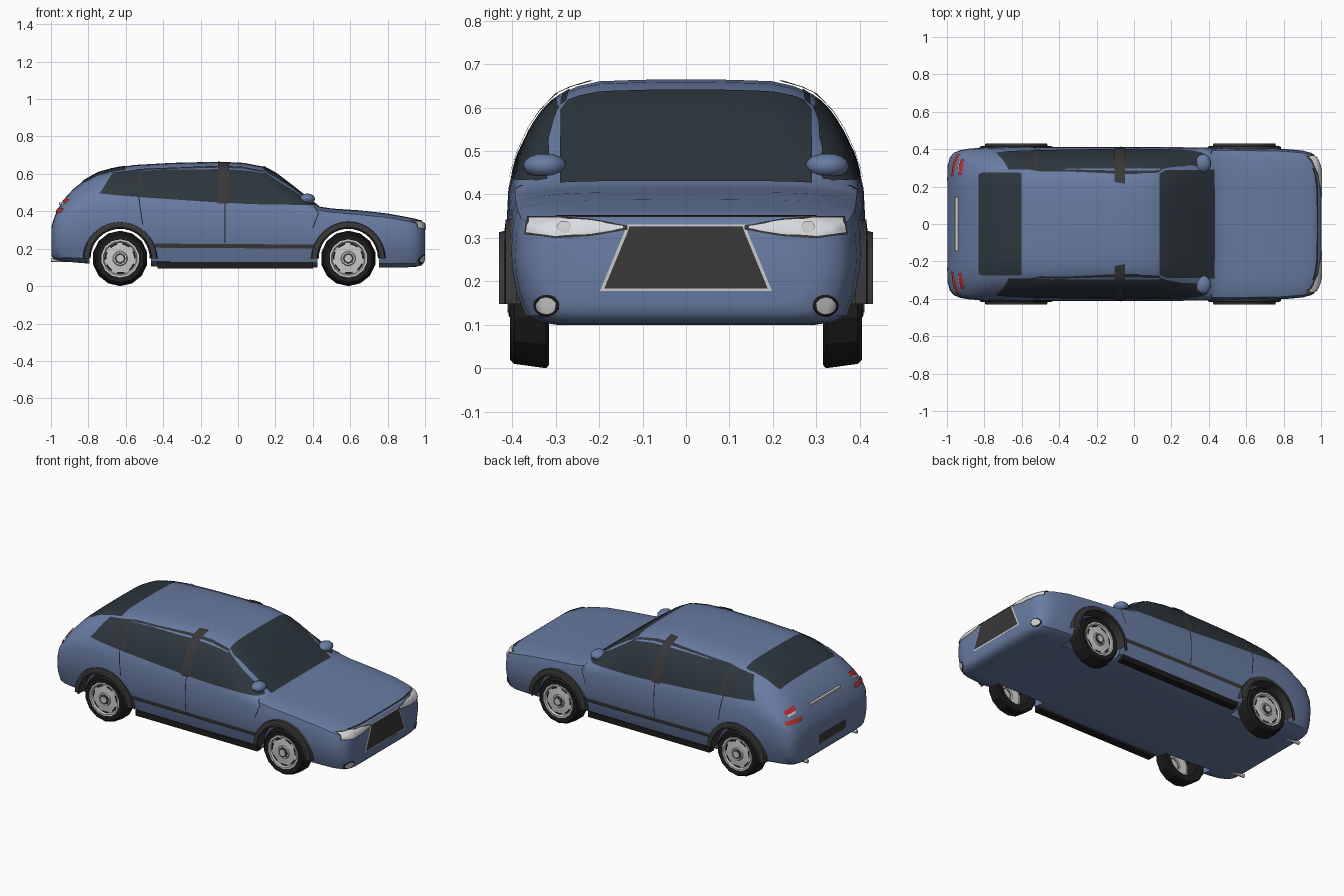
import bpy, bmesh, math
from mathutils import Vector
from mathutils.bvhtree import BVHTree

if "Cube" in bpy.data.objects:
    bpy.data.objects.remove(bpy.data.objects["Cube"])


def mat(name, *c):
    m = bpy.data.materials.new(name)
    m.diffuse_color = (*c, 1)
    m.use_nodes = True
    m.node_tree.nodes["Principled BSDF"].inputs["Base Color"].default_value = m.diffuse_color
    return m


BLUE = mat("blue_paint", .14, .20, .36)
GLASS = mat("dark_glass", .026, .037, .046)
BLACK = mat("black_rubber", .012, .012, .013)
TRIM = mat("dark_trim", .04, .04, .042)
CHROME = mat("light_metal", .55, .55, .54)
RED = mat("red_lens", .5, .03, .03)
LENS = mat("clear_lens", .7, .72, .74)


def finish(name, bm, m, angle=35):
    me = bpy.data.meshes.new(name)
    bm.to_mesh(me)
    bm.free()
    ob = bpy.data.objects.new(name, me)
    bpy.context.collection.objects.link(ob)
    me.materials.append(m)
    smooth(ob, angle)
    return ob


def smooth(ob, angle):
    bpy.ops.object.select_all(action='DESELECT')
    bpy.context.view_layer.objects.active = ob
    ob.select_set(True)
    if angle:
        bpy.ops.object.shade_smooth_by_angle(angle=math.radians(angle))


def add_box(bm, x, y, z):
    """Box from three (min, max) ranges."""
    vs = bmesh.ops.create_cube(bm, size=1)["verts"]
    for v in vs:
        v.co = [(a + b) / 2 + c * (b - a) for (a, b), c in zip((x, y, z), v.co)]


def box(name, x, y, z, m, mirror=False):
    bm = bmesh.new()
    for s in (1, -1) if mirror else (1,):
        add_box(bm, x, sorted((s * y[0], s * y[1])), z)
    return finish(name, bm, m, 0)


def spin(name, prof, x, z, m, side, n=24, a0=0, a1=360, angle=35):
    """Revolve (radius, y) points about a y axis through (x, z)."""
    bm = bmesh.new()
    full = a1 - a0 == 360
    rings = []
    for i in range(n if full else n + 1):
        a = math.radians(a0 + (a1 - a0) * i / n)
        rings.append([bm.verts.new((x + r * math.cos(a), side * y, z + r * math.sin(a))) for r, y in prof])
    if full:
        rings.append(rings[0])
    for p, q in zip(rings, rings[1:]):
        for j in range(len(prof) - 1):
            bm.faces.new((p[j], p[j + 1], q[j + 1], q[j]))
    bmesh.ops.remove_doubles(bm, verts=bm.verts, dist=1e-5)
    bmesh.ops.recalc_face_normals(bm, faces=bm.faces)
    return finish(name, bm, m, angle)


# Body stations: x, half width, floor z, belt z, top z
STATIONS = [
    (-.997, .31, .16, .30, .32), (-.985, .355, .145, .325, .36), (-.965, .38, .138, .36, .41),
    (-.93, .395, .132, .395, .465), (-.88, .403, .127, .425, .52), (-.82, .408, .122, .445, .567),
    (-.75, .41, .117, .455, .607), (-.66, .412, .112, .458, .632), (-.55, .413, .107, .455, .648),
    (-.35, .413, .102, .45, .659), (-.1, .413, .1, .445, .665), (.03, .413, .1, .44, .659),
    (.14, .412, .1, .436, .638), (.2, .411, .1, .434, .605), (.3, .41, .1, .428, .53),
    (.4, .408, .1, .415, .45), (.435, .407, .1, .405, .425), (.5, .406, .1, .395, .415),
    (.65, .405, .1, .382, .405), (.8, .402, .1, .366, .388), (.9, .393, .1, .348, .37),
    (.95, .38, .103, .335, .36), (.98, .355, .11, .322, .35), (.995, .32, .125, .31, .335),
    (1.0, .28, .15, .30, .32)]
# Section shape: (width fraction, height fraction) below and above the belt
LOWER = [(0, 0), (.72, 0), (.85, .025), (.92, .08), (.97, .28), (.995, .5), (1, .65), (.99, .88), (.967, 1)]
UPPER = [(.93, .22), (.865, .49), (.80, .67), (.71, .84), (.6, .93), (.48, .98), (.25, .995), (0, 1)]

bm = bmesh.new()
rings = []
for x, w, zb, zs, zt in STATIONS:
    half = [(f * w, zb + g * (zs - zb)) for f, g in LOWER] + [(f * w, zs + g * (zt - zs)) for f, g in UPPER]
    loop = half + [(-y, z) for y, z in half[-2:0:-1]]
    rings.append([bm.verts.new((x, y, z)) for y, z in loop])
for p, q in zip(rings, rings[1:]):
    for j in range(len(p)):
        k = (j + 1) % len(p)
        bm.faces.new((p[j], p[k], q[k], q[j]))
bm.faces.new(rings[0])
bm.faces.new(rings[-1])
bmesh.ops.recalc_face_normals(bm, faces=bm.faces)
SKIN = BVHTree.FromBMesh(bm)
body = finish("body_shell", bm, BLUE)

# Wheel openings, cut from the sides into a hollow shell
WHEELS, WZ = (-.63, .59), .148
for x in WHEELS:
    for s in (1, -1):
        for part in range(2):
            if part == 0:
                cut = spin("arch_cutter", [(0, .28), (.166, .28), (.166, .5), (0, .5)], x, WZ, BLACK, s, 32)
            else:
                cut = box("arch_cutter", (x - .165, x + .165), sorted((s * .28, s * .5)), (.02, WZ), BLACK)
            mod = body.modifiers.new("cut", 'BOOLEAN')
            mod.object, mod.operation, mod.solver = cut, 'DIFFERENCE', 'EXACT'
            smooth(body, 0)
            bpy.ops.object.modifier_apply(modifier=mod.name)
            bpy.data.objects.remove(cut)
bm = bmesh.new()
bm.from_mesh(body.data)
caps = [f for f in bm.faces if abs(f.normal.y) > .99 and all(abs(abs(v.co.y) - .28) < 1e-3 for v in f.verts)]
bmesh.ops.delete(bm, geom=caps, context='FACES')
bm.to_mesh(body.data)
bm.free()
smooth(body, 35)


def patch(name, view, lo, hi, m, off=.003, mirror=False, k=6, rows=8):
    """Panel between two matching outlines, projected onto the body skin."""
    bm = bmesh.new()
    for s in (1, -1) if mirror else (1,):
        cols = []
        pairs = list(zip(lo, hi))
        for i in range((len(pairs) - 1) * k + 1):
            a = min(i // k, len(pairs) - 2)
            t = i / k - a
            b, c = [Vector(pairs[a][e]).lerp(Vector(pairs[a + 1][e]), t) for e in (0, 1)]
            col = []
            for j in range(rows + 1):
                u, v = b.lerp(c, j / rows)
                o, d = {'side': ((u, 2 * s, v), (0, -s, 0)), 'front': ((2, s * u, v), (-1, 0, 0)),
                        'rear': ((-2, s * u, v), (1, 0, 0)), 'top': ((u, s * v, 2), (0, 0, -1))}[view]
                hit, nor, _, _ = SKIN.ray_cast(Vector(o), Vector(d))
                if hit is None:
                    hit, nor, _, _ = SKIN.find_nearest(Vector(o) + Vector(d) * 1.1)
                col.append(bm.verts.new(hit + nor * off))
            cols.append(col)
        for p, q in zip(cols, cols[1:]):
            for j in range(rows):
                f = bm.faces.new((p[j], p[j + 1], q[j + 1], q[j]))
                f.normal_update()
                if f.normal.dot(Vector(d)) > 0:
                    f.normal_flip()
    return finish(name, bm, m)


def strip(name, view, pts, width, m, off=.004, mirror=False, across=(1, 0)):
    """Narrow band that follows a polyline."""
    dx, dy = across[0] * width / 2, across[1] * width / 2
    patch(name, view, [(x - dx, y - dy) for x, y in pts], [(x + dx, y + dy) for x, y in pts], m, off, mirror, 8, 1)


# Glass
patch("windscreen", 'top', [(.135, -.27), (.17, -.288), (.43, -.29)],
      [(.135, .27), (.17, .288), (.43, .29)], GLASS, k=8, rows=24)
patch("rear_window", 'top', [(-.83, -.265), (-.81, -.275), (-.61, -.275), (-.6, -.265)],
      [(-.83, .265), (-.81, .275), (-.61, .275), (-.6, .265)], GLASS, rows=24)
patch("side_windows", 'side', [(-.74, .494), (-.67, .487), (-.5, .473), (-.1, .446), (.02, .44), (.13, .436), (.26, .434), (.41, .43)],
      [(-.73, .508), (-.67, .603), (-.5, .625), (-.1, .641), (.02, .636), (.13, .615), (.26, .528), (.41, .434)],
      GLASS, mirror=True)

# Pillars, door seams and side trim
strip("door_pillar", 'side', [(-.077, .44), (-.077, .55), (-.077, .655)], .055, TRIM, .007, True)
strip("rear_pillar", 'side', [(-.512, .475), (-.525, .62)], .012, TRIM, .006, True)
strip("rear_door_seam", 'side', [(-.535, .62), (-.53, .47), (-.51, .33)], .005, BLACK, .002, True)
strip("middle_door_seam", 'side', [(-.07, .44), (-.07, .23)], .005, BLACK, .002, True)
strip("front_door_seam", 'side', [(.41, .42), (.43, .39), (.4, .31)], .005, BLACK, .002, True)
strip("side_moulding", 'side', [(-.445, .217), (.41, .212)], .022, TRIM, .006, True, (0, 1))
box("side_sill", (-.43, .4), (.34, .384), (.095, .13), BLACK, True)

# Grille, front lamps
patch("grille_frame", 'front', [(-.198, .178), (.198, .178)], [(-.135, .33), (.135, .33)], CHROME, .003, k=24)
patch("grille", 'front', [(-.188, .184), (.188, .184)], [(-.13, .324), (.13, .324)], TRIM, .006, k=24)
box("front_plate_bar", (.985, 1.0), (-.125, .125), (.168, .182), BLACK)
patch("headlight", 'front', [(.145, .321), (.22, .309), (.3, .304), (.365, .312)],
      [(.145, .326), (.22, .338), (.3, .344), (.36, .344)], LENS, .005, True)
patch("headlight_rim", 'front', [(.135, .319), (.22, .304), (.3, .299), (.37, .308)],
      [(.135, .328), (.22, .342), (.3, .348), (.365, .348)], TRIM, .003, True)
strip("bonnet_seam", 'front', [(-.3, .349), (0, .349), (.3, .349)], .004, BLACK, .002, False, (0, 1))


def disc(name, cy, cz, r, m, off):
    ang = [math.pi * i / 10 for i in range(11)]
    patch(name, 'front', [(cy - r * math.cos(a), cz - .85 * r * math.sin(a)) for a in ang],
          [(cy - r * math.cos(a), cz + .85 * r * math.sin(a)) for a in ang], m, off, True, 1, 4)


disc("fog_lamp_rim", .32, .145, .029, BLACK, .003)
disc("fog_lamp", .32, .145, .022, CHROME, .006)
disc("headlight_bulb", .28, .322, .015, CHROME, .008)

# Rear lamps, plate, handle bar, exhausts
patch("upper_tail_light", 'rear', [(.265, .45), (.345, .438)], [(.265, .472), (.34, .458)], RED, .006, True)
patch("lower_tail_light", 'rear', [(.255, .392), (.37, .39)], [(.255, .412), (.37, .412)], RED, .006, True)
patch("reverse_light", 'rear', [(.275, .437), (.335, .43)], [(.275, .448), (.335, .438)], LENS, .006, True)
patch("rear_plate", 'rear', [(-.13, .205), (.13, .205)], [(-.13, .262), (.13, .262)], TRIM, .003, k=12)
box("tailgate_bar", (-.957, -.94), (-.145, .145), (.434, .446), CHROME)
for s in (1, -1):
    bm = bmesh.new()
    bmesh.ops.create_cone(bm, cap_ends=True, segments=12, radius1=.011, radius2=.011, depth=.09)
    for v in bm.verts:
        v.co = (v.co.z - .955, v.co.x + s * .24, v.co.y + .139)
    finish("exhaust_pipe", bm, CHROME)

    # Door mirror
    bm = bmesh.new()
    bmesh.ops.create_uvsphere(bm, u_segments=12, v_segments=8, radius=1)
    for v in bm.verts:
        v.co = (.37 + .042 * v.co.x, s * .325 + .05 * v.co.y, .466 + .029 * v.co.z)
    add_box(bm, (.35, .38), sorted((s * .3, s * .335)), (.42, .45))
    finish("door_mirror", bm, BLUE)

    for x in WHEELS:
        # Arch flare, tyre, rim, hub and rim slots
        spin("arch_flare", [(.199, .39), (.194, .415), (.168, .418), (.165, .43), (.16, .43), (.158, .36)],
             x, WZ, TRIM, s, 20, 0, 180)
        spin("tyre", [(.1, .32), (.14, .315), (.148, .322), (.138, .395), (.128, .405), (.1, .402), (.1, .32)],
             x, WZ, BLACK, s, 14, 90, 450, 25)
        spin("wheel_rim", [(.102, .325), (.102, .404), (.092, .404), (.086, .394), (.04, .398), (.036, .404),
                           (.0, .404)], x, WZ, CHROME, s, 14, 90, 450, 25)
        spin("wheel_hub", [(.03, .40), (.03, .407), (.022, .409), (0, .409)], x, WZ, TRIM, s, 8)
        spin("hub_cap", [(.02, .405), (.02, .411), (0, .411)], x, WZ, CHROME, s, 8)
        for i in range(7):
            spin("rim_slot", [(.074, .397), (.083, .3965)], x, WZ, BLACK, s, 4, i * 51.4, i * 51.4 + 30)
